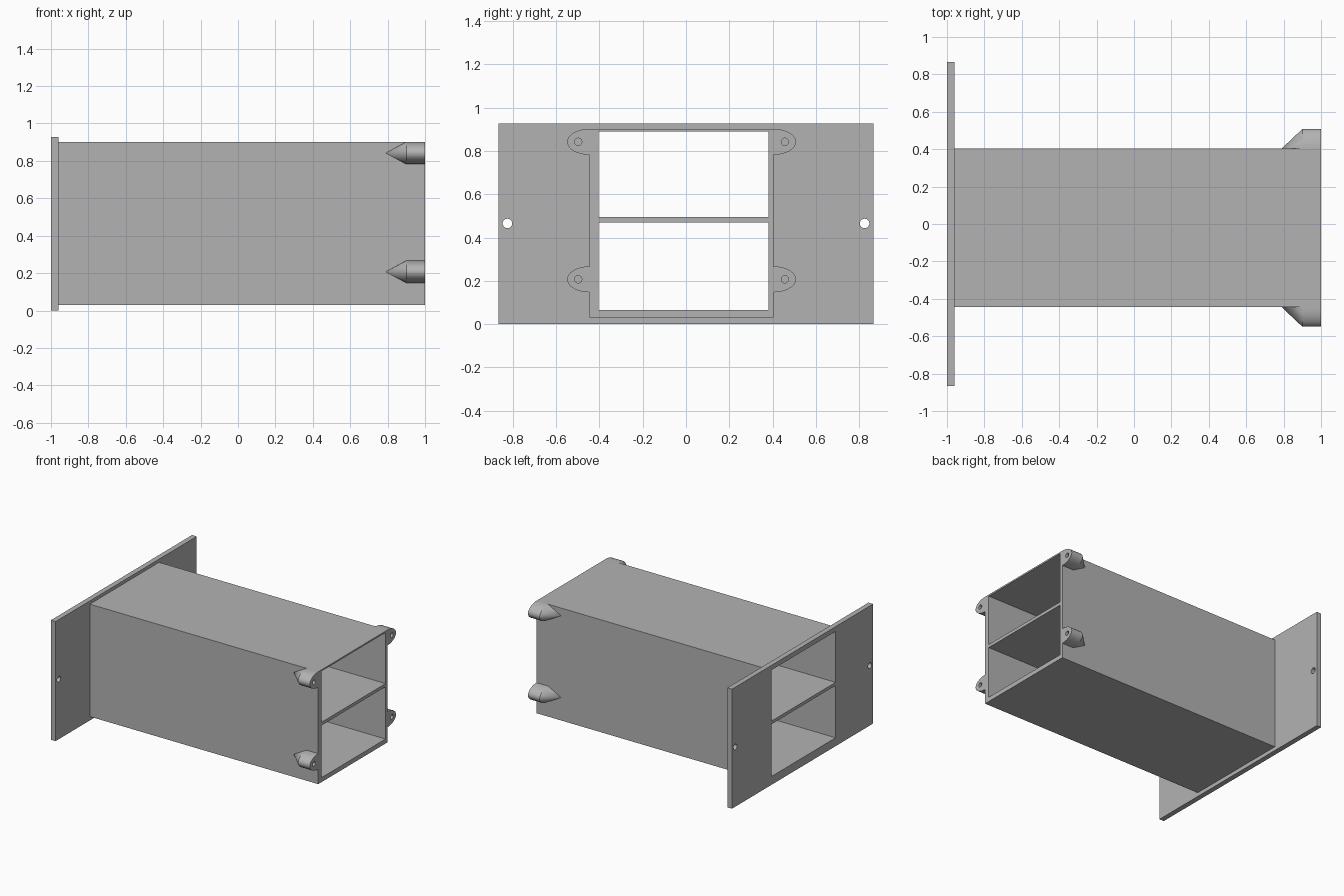
import bpy, bmesh, math
from mathutils import Matrix

cube = bpy.data.objects.get("Cube")
if cube:
    bpy.data.objects.remove(cube, do_unlink=True)

grey = bpy.data.materials.new("plain grey")
grey.use_nodes = True
colour = (0.45, 0.45, 0.45, 1)
grey.diffuse_color = colour
grey.node_tree.nodes["Principled BSDF"].inputs["Base Color"].default_value = colour


def finish(name, bm):
    bmesh.ops.recalc_face_normals(bm, faces=bm.faces)
    mesh = bpy.data.meshes.new(name)
    bm.to_mesh(mesh)
    bm.free()
    mesh.materials.append(grey)
    obj = bpy.data.objects.new(name, mesh)
    bpy.context.collection.objects.link(obj)
    return obj


def box(name, xs, ys, zs):
    bm = bmesh.new()
    bmesh.ops.create_cube(bm, size=1)
    for v in bm.verts:
        v.co = [lo + (c + 0.5) * (hi - lo) for c, (lo, hi) in zip(v.co, (xs, ys, zs))]
    return finish(name, bm)


def rod(name, x, y, z, radius, length):
    bm = bmesh.new()
    turn = Matrix.Translation((x, y, z)) @ Matrix.Rotation(math.pi / 2, 4, 'Y')
    bmesh.ops.create_cone(bm, cap_ends=True, segments=32, radius1=radius,
                          radius2=radius, depth=length, matrix=turn)
    return finish(name, bm)


def cut(obj, cutters):
    for c in cutters:
        mod = obj.modifiers.new("cut", 'BOOLEAN')
        mod.operation, mod.solver, mod.object = 'DIFFERENCE', 'EXACT', c
        bpy.context.view_layer.objects.active = obj
        bpy.ops.object.modifier_apply(modifier=mod.name)


def smooth(obj):
    bpy.ops.object.select_all(action='DESELECT')
    obj.select_set(True)
    bpy.context.view_layer.objects.active = obj
    bpy.ops.object.shade_smooth_by_angle(angle=math.radians(30))


# Half-elliptical screw lug that tapers to a point on the side wall
def lug(name, wall, side, z):
    bm = bmesh.new()
    steps = 24
    angles = [math.pi * i / steps - math.pi / 2 for i in range(steps + 1)]
    rings = [[bm.verts.new((x, wall + side * 0.104 * math.cos(a), z + 0.06 * math.sin(a)))
              for a in angles] for x in (0.9, 1.0)]
    tip = bm.verts.new((0.79, wall, z))
    inner, outer = rings
    n = len(angles)
    for i in range(n):
        j = (i + 1) % n
        bm.faces.new((inner[i], inner[j], outer[j], outer[i]))
        bm.faces.new((tip, inner[j], inner[i]))
    bm.faces.new(outer)
    obj = finish(name, bm)
    hole = rod("lug_hole", 1.0, wall + side * 0.053, z, 0.017, 0.2)
    cut(obj, [hole])
    bpy.data.objects.remove(hole, do_unlink=True)
    smooth(obj)


# Two stacked openings that run the whole length
cells = [box("cell_cutter", (-1.2, 1.2), (-0.405, 0.38), zs)
         for zs in ((0.065, 0.47), (0.495, 0.89))]
screw_holes = [rod("screw_cutter", -0.98, y, 0.465, 0.022, 0.2) for y in (-0.825, 0.825)]

plate = box("mounting_plate", (-1, -0.96), (-0.865, 0.865), (0, 0.927))
cut(plate, cells + screw_holes)
smooth(plate)

housing = box("double_channel_housing", (-0.96, 1), (-0.445, 0.404), (0.03, 0.902))
cut(housing, cells)

for cutter in cells + screw_holes:
    bpy.data.objects.remove(cutter, do_unlink=True)

for wall, side, label in ((-0.445, -1, "front"), (0.404, 1, "back")):
    for z, level in ((0.207, "lower"), (0.842, "upper")):
        lug(f"{level}_{label}_screw_lug", wall, side, z)
